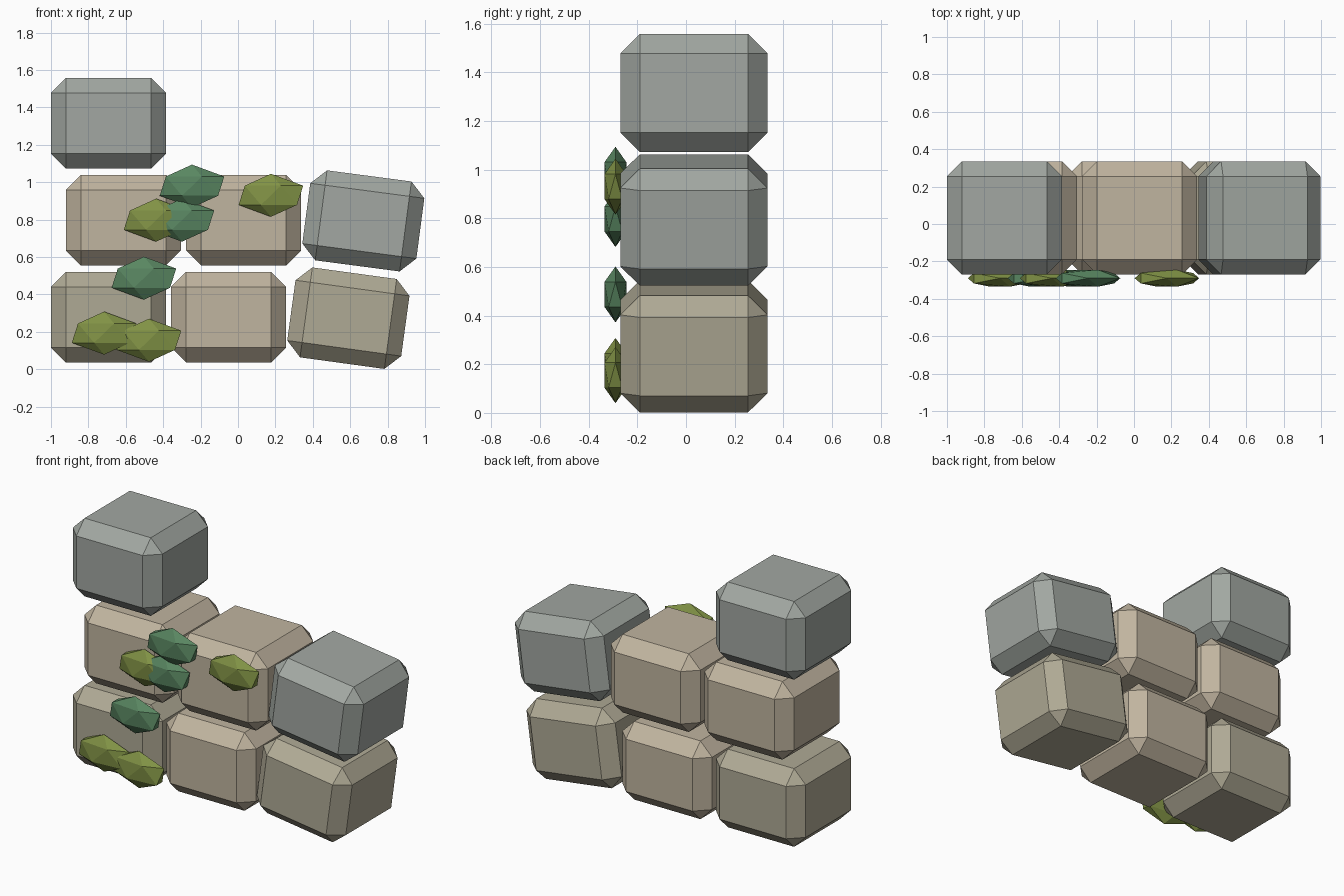
import bpy, bmesh
from math import radians
from mathutils import Matrix

if "Cube" in bpy.data.objects:
    bpy.data.objects.remove(bpy.data.objects["Cube"])


def material(name, rgb):
    m = bpy.data.materials.new(name)
    m.diffuse_color = (*rgb, 1)
    m.use_nodes = True
    m.node_tree.nodes["Principled BSDF"].inputs["Base Color"].default_value = m.diffuse_color
    return m


TAN = material("tan_stone", (0.53, 0.46, 0.35))
DRAB = material("drab_stone", (0.43, 0.40, 0.30))
GREY = material("grey_stone", (0.36, 0.39, 0.36))
GREEN = material("green_leaf", (0.10, 0.24, 0.12))
OLIVE = material("olive_leaf", (0.22, 0.29, 0.06))


def finish(name, bm, mat, loc, tilt=0):
    mesh = bpy.data.meshes.new(name)
    bm.to_mesh(mesh)
    bm.free()
    mesh.materials.append(mat)
    ob = bpy.data.objects.new(name, mesh)
    ob.location = loc
    ob.rotation_euler.y = radians(tilt)
    bpy.context.collection.objects.link(ob)


# Chamfered stone block
def stone(name, x, z, mat, tilt=0):
    bm = bmesh.new()
    bmesh.ops.create_cube(bm, size=1, matrix=Matrix.Diagonal((0.615, 0.605, 0.485, 1)))
    bmesh.ops.bevel(bm, geom=bm.edges[:], offset=0.08, offset_type='OFFSET',
                    segments=1, profile=0.5, affect='EDGES')
    finish(name, bm, mat, (x, 0.0325, z), tilt)


# Flattened icosahedron leaf clump
def leaf(name, x, z, mat):
    bm = bmesh.new()
    bmesh.ops.create_icosphere(bm, subdivisions=1, radius=1,
                               matrix=Matrix.Diagonal((0.193, 0.053, 0.115, 1)))
    finish(name, bm, mat, (x, -0.29, z))


# Wall courses, bottom to top; right-hand stones lean outward
stone("bottom_stone_left", -0.693, 0.278, DRAB)
stone("bottom_stone_middle", -0.05, 0.278, TAN)
stone("bottom_stone_right", 0.59, 0.273, DRAB, 7.8)
stone("middle_stone_left", -0.613, 0.797, TAN)
stone("middle_stone_middle", 0.03, 0.797, TAN)
stone("middle_stone_right", 0.67, 0.793, GREY, 7.5)
stone("top_stone", -0.693, 1.315, GREY)

# Ivy on the front face
leaves = [(-0.246, 0.979, GREEN), (0.176, 0.930, OLIVE), (-0.438, 0.797, OLIVE),
          (-0.30, 0.797, GREEN), (-0.503, 0.487, GREEN), (-0.716, 0.193, OLIVE),
          (-0.476, 0.155, OLIVE)]
for i, (x, z, mat) in enumerate(leaves):
    leaf(f"ivy_leaf_{i + 1}", x, z, mat)
